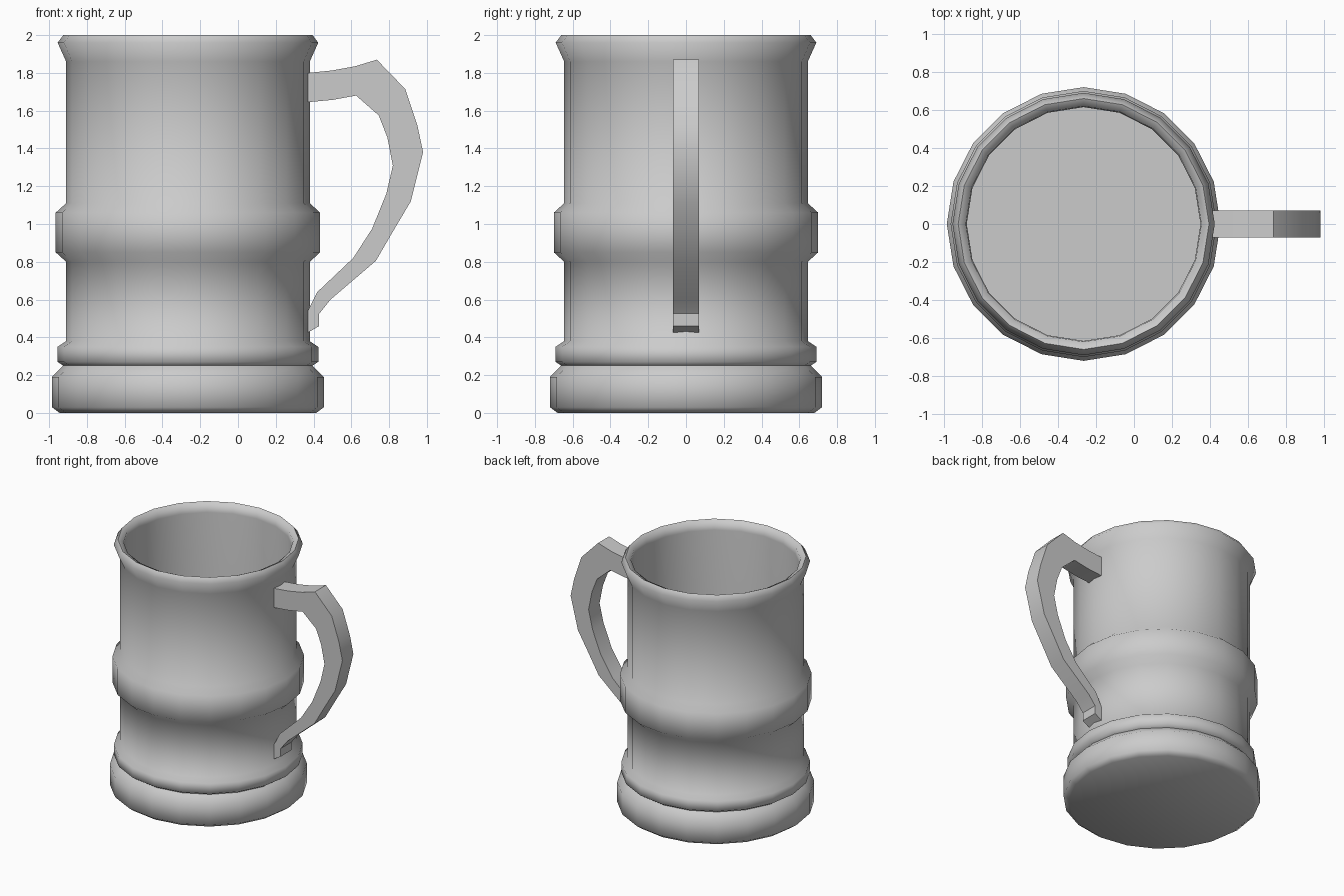
import bpy, bmesh, math

if "Cube" in bpy.data.objects:
    bpy.data.objects.remove(bpy.data.objects["Cube"])

SIDES, CX = 20, -0.265


def make_object(name, bm, angle):
    bmesh.ops.recalc_face_normals(bm, faces=bm.faces[:])
    mesh = bpy.data.meshes.new(name)
    bm.to_mesh(mesh)
    bm.free()
    ob = bpy.data.objects.new(name, mesh)
    bpy.context.collection.objects.link(ob)
    bpy.ops.object.select_all(action='DESELECT')
    ob.select_set(True)
    bpy.context.view_layer.objects.active = ob
    bpy.ops.object.shade_smooth_by_angle(angle=math.radians(angle))
    return ob


# Mug body: one closed (radius, z) profile, outside from the base up, then inside down
profile = [
    (0.68, 0.0), (0.72, 0.03), (0.72, 0.19), (0.67, 0.24), (0.66, 0.25),
    (0.69, 0.27), (0.69, 0.35), (0.645, 0.38),          # foot rings
    (0.645, 0.80), (0.70, 0.85), (0.70, 1.06), (0.645, 1.11),  # middle band
    (0.645, 1.86), (0.69, 1.96), (0.66, 2.0),           # flared rim
    (0.62, 1.98), (0.615, 1.93), (0.615, 0.10),         # inside wall
]
bm = bmesh.new()
rings = []
for r, z in profile:
    rings.append([bm.verts.new((CX + r * math.cos(2 * math.pi * i / SIDES),
                                r * math.sin(2 * math.pi * i / SIDES), z))
                  for i in range(SIDES)])
for a, b in zip(rings, rings[1:]):
    for i in range(SIDES):
        j = (i + 1) % SIDES
        bm.faces.new((a[i], a[j], b[j], b[i]))
bm.faces.new(rings[0])
bm.faces.new(rings[-1])
make_object("mug_body", bm, 70)

# Handle: side outline in x, z, extruded across y
outer = [(0.37, 1.80), (0.50, 1.813), (0.62, 1.835), (0.735, 1.87),
         (0.885, 1.715), (0.95, 1.52), (0.98, 1.38), (0.915, 1.12),
         (0.82, 0.96), (0.73, 0.805), (0.49, 0.60), (0.43, 0.525),
         (0.43, 0.46), (0.37, 0.425)]
inner = [(0.37, 0.54), (0.42, 0.64), (0.61, 0.82), (0.71, 0.975),
         (0.785, 1.16), (0.82, 1.31), (0.79, 1.46), (0.745, 1.575),
         (0.625, 1.68), (0.50, 1.657), (0.37, 1.645)]
bm = bmesh.new()
side = bm.faces.new([bm.verts.new((x, -0.07, z)) for x, z in outer + inner])
back = bmesh.ops.extrude_face_region(bm, geom=[side], use_keep_orig=True)
bmesh.ops.translate(bm, vec=(0, 0.14, 0),
                    verts=[v for v in back["geom"] if isinstance(v, bmesh.types.BMVert)])
make_object("handle", bm, 35)
